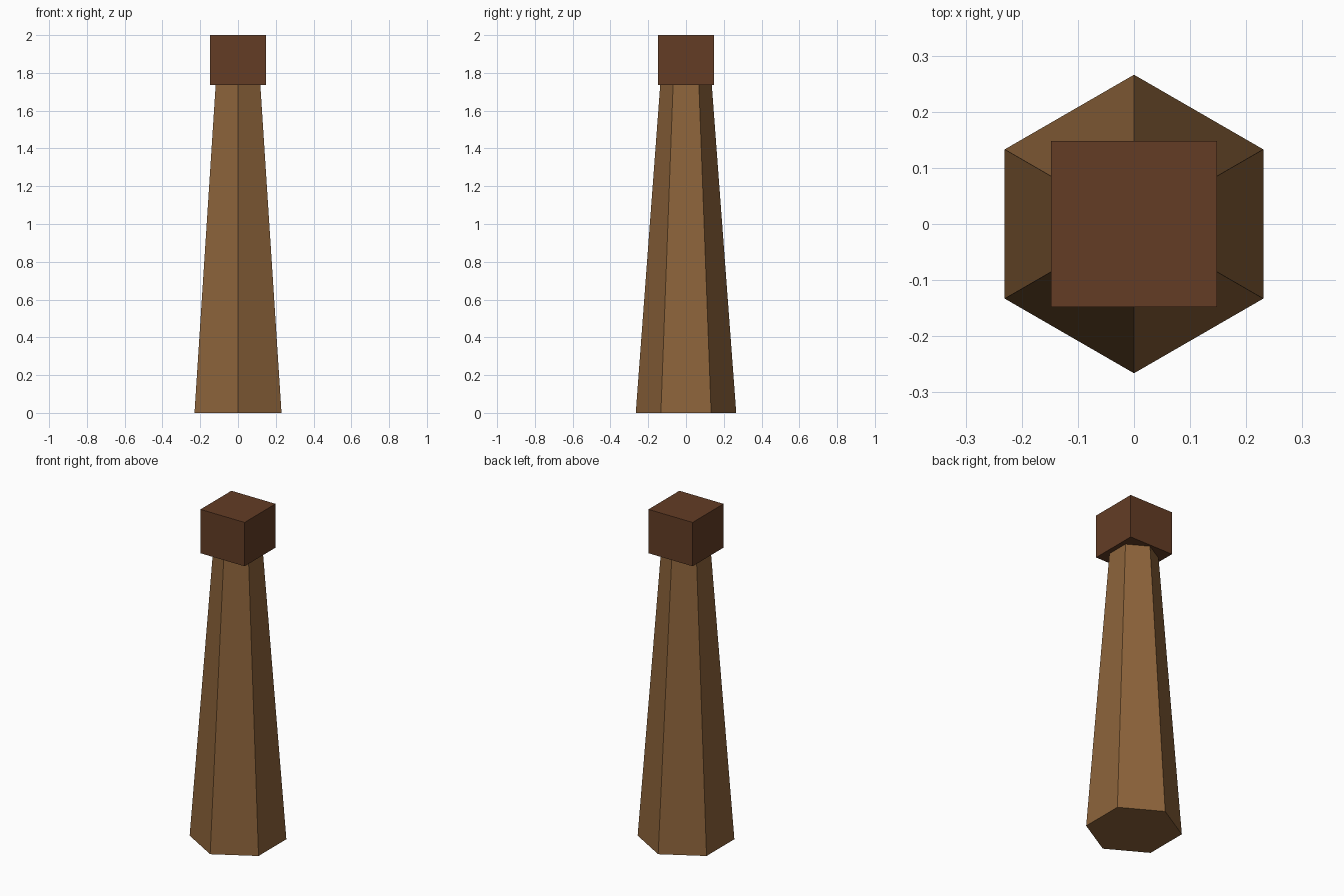
import bpy
import bmesh
from mathutils import Matrix

cube = bpy.data.objects.get("Cube")
if cube:
    bpy.data.objects.remove(cube, do_unlink=True)


def make_material(name, rgb):
    mat = bpy.data.materials.new(name)
    mat.use_nodes = True
    color = (*rgb, 1.0)
    mat.diffuse_color = color
    mat.node_tree.nodes["Principled BSDF"].inputs["Base Color"].default_value = color
    return mat


def make_object(name, bm, mat):
    mesh = bpy.data.meshes.new(name)
    bmesh.ops.recalc_face_normals(bm, faces=bm.faces)
    bm.to_mesh(mesh)
    bm.free()
    mesh.materials.append(mat)
    obj = bpy.data.objects.new(name, mesh)
    bpy.context.scene.collection.objects.link(obj)
    return obj


light_wood = make_material("light brown wood", (0.265, 0.126, 0.043))
dark_wood = make_material("dark brown wood", (0.126, 0.046, 0.0187))

TOP = 2.0
CAP_SIZE = 0.295
CAP_HEIGHT = 0.265
SHAFT_HEIGHT = 1.77

# Tapered six-sided shaft, corners pointing front and back
bm = bmesh.new()
bmesh.ops.create_cone(
    bm, cap_ends=True, segments=6, radius1=0.266, radius2=0.134,
    depth=SHAFT_HEIGHT, matrix=Matrix.Translation((0, 0, SHAFT_HEIGHT / 2)))
make_object("tapered_shaft", bm, light_wood)

# Square block on top
bm = bmesh.new()
bmesh.ops.create_cube(
    bm, size=1,
    matrix=Matrix.Translation((0, 0, TOP - CAP_HEIGHT / 2))
    @ Matrix.Diagonal((CAP_SIZE, CAP_SIZE, CAP_HEIGHT, 1)))
make_object("top_block", bm, dark_wood)
